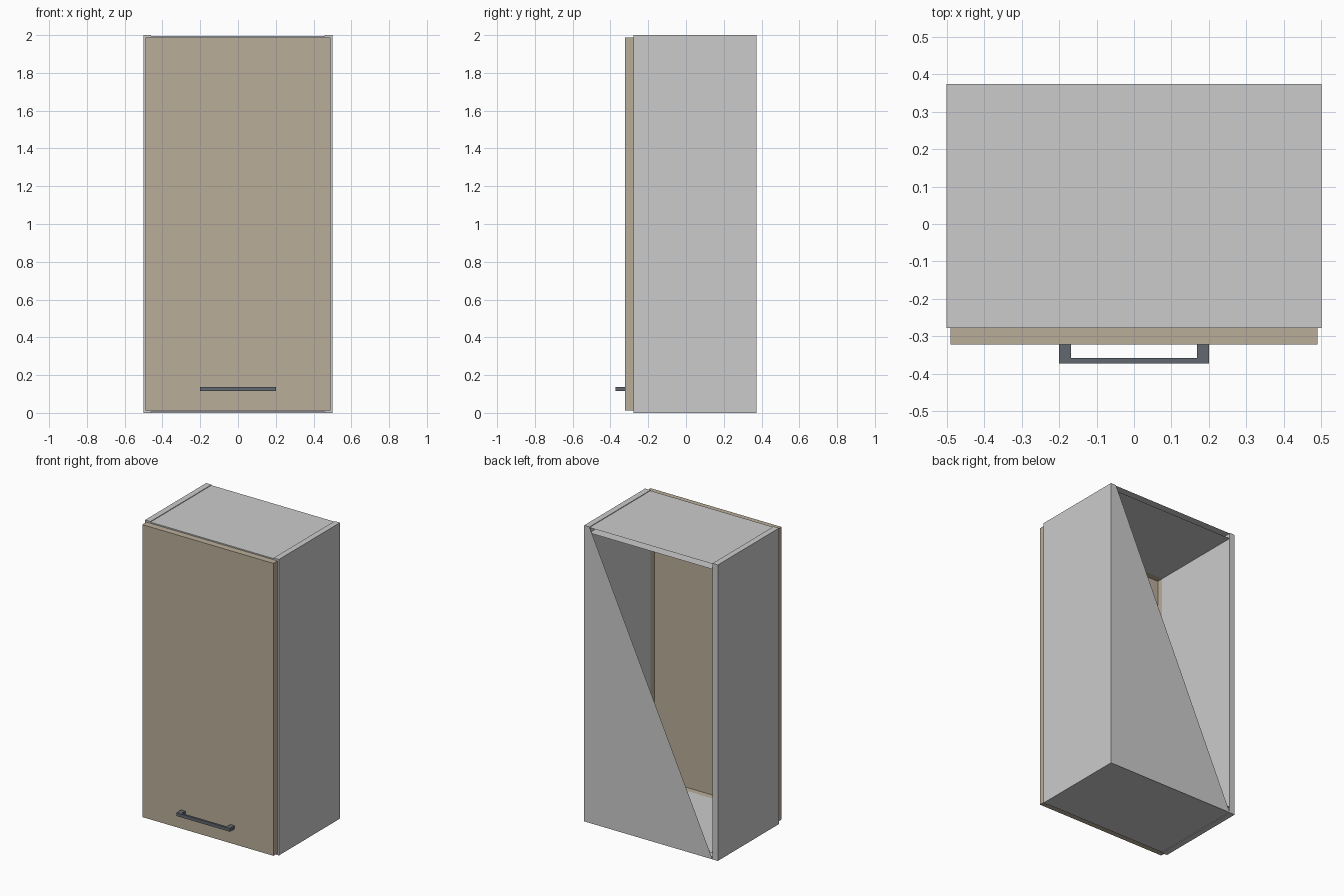
import bpy, bmesh

if "Cube" in bpy.data.objects:
    bpy.data.objects.remove(bpy.data.objects["Cube"])

def material(name, rgb):
    m = bpy.data.materials.new(name)
    m.diffuse_color = (*rgb, 1)
    m.use_nodes = True
    m.node_tree.nodes["Principled BSDF"].inputs["Base Color"].default_value = m.diffuse_color
    return m

TAN = material("tan_board", (0.49, 0.42, 0.32))
DARK = material("dark_metal", (0.12, 0.14, 0.16))

def finish(name, bm, mat=None):
    me = bpy.data.meshes.new(name)
    bm.to_mesh(me)
    bm.free()
    ob = bpy.data.objects.new(name, me)
    bpy.context.collection.objects.link(ob)
    if mat:
        me.materials.append(mat)
    return ob

def add_box(bm, x, y, z):
    """Box from (min, max) ranges on each axis."""
    verts = bmesh.ops.create_cube(bm, size=1)["verts"]
    for v in verts:
        v.co = [r[0] if c < 0 else r[1] for r, c in zip((x, y, z), v.co)]
    return verts

def box(name, x, y, z, mat=None, open_back=False):
    bm = bmesh.new()
    add_box(bm, x, y, z)
    if open_back:
        bm.normal_update()
        bmesh.ops.delete(bm, geom=[f for f in bm.faces if f.normal.y > 0.9], context="FACES_ONLY")
    return finish(name, bm, mat)

BACK, FRONT, DOOR = 0.374, -0.278, -0.322
IN = 0.46
depth = (FRONT, BACK)

# carcass sides
for s, label in ((-1, "left"), (1, "right")):
    box(label + "_side", sorted((s * IN, s * 0.5)), depth, (0, 2))

# top and bottom boards, set in very slightly
box("top_board", (-IN, IN), depth, (1.96, 1.996), open_back=True)
box("bottom_board", (-IN, IN), depth, (0.004, 0.04), open_back=True)

# half-open triangular back sheet
bm = bmesh.new()
bm.faces.new([bm.verts.new(p) for p in ((IN, BACK, 0), (-IN, BACK, 0), (IN, BACK, 2))])
finish("back_panel", bm)

# door: frame with a thin front sheet
bm = bmesh.new()
dy = (DOOR + 0.003, FRONT)
for s in (-1, 1):
    add_box(bm, sorted((s * IN, s * 0.49)), dy, (0.012, 1.988))
for z in ((0.012, 0.04), (1.96, 1.988)):
    add_box(bm, (-IN, IN), dy, z)
finish("door_frame", bm, TAN)
box("door_front", (-0.49, 0.49), (DOOR, DOOR + 0.003), (0.012, 1.988), TAN)

# handle: bar with two posts
hz = (0.116, 0.138)
bm = bmesh.new()
add_box(bm, (-0.2, 0.2), (-0.372, -0.358), hz)
for s in (-1, 1):
    add_box(bm, sorted((s * 0.168, s * 0.2)), (-0.358, DOOR), hz)
finish("door_handle", bm, DARK)
